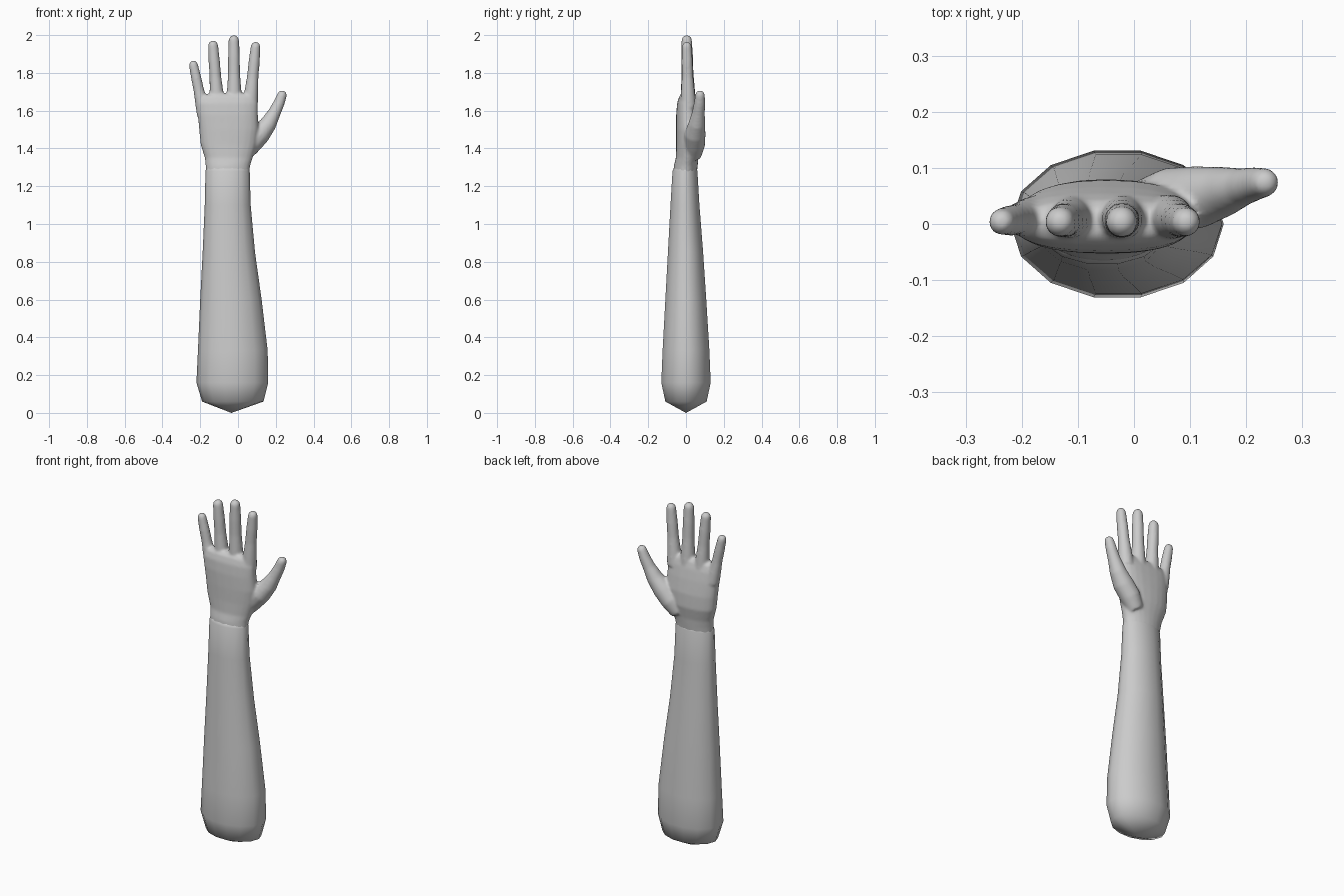
import bpy, bmesh, math
from mathutils import Vector

if "Cube" in bpy.data.objects:
    bpy.data.objects.remove(bpy.data.objects["Cube"])


def skin(bm, rings, start=None):
    """Bridge vertex rings into a closed tube; optionally begin at a point."""
    loops = [[bm.verts.new(p) for p in r] for r in rings]
    n = len(loops[0])
    for a, b in zip(loops, loops[1:]):
        for i in range(n):
            j = (i + 1) % n
            bm.faces.new((a[i], a[j], b[j], b[i]))
    bm.faces.new(loops[-1])
    if start is None:
        bm.faces.new(loops[0][::-1])
    else:
        v = bm.verts.new(start)
        for i in range(n):
            bm.faces.new((v, loops[0][(i + 1) % n], loops[0][i]))


def section(z, x0, x1, y0, y1, n=14, power=1.0):
    """Horizontal oval filling the given x and y limits."""
    pts = []
    for i in range(n):
        a = 2 * math.pi * i / n
        c, s = math.cos(a), math.sin(a)
        pts.append(Vector(((x0 + x1) / 2 + (x1 - x0) / 2 * math.copysign(abs(c) ** power, c),
                           (y0 + y1) / 2 + (y1 - y0) / 2 * math.copysign(abs(s) ** power, s), z)))
    return pts


def digit(bm, path, n=16):
    """Round tube along (x, y, z, radius) points with a domed tip at the last one."""
    pts = [(Vector(p[:3]), p[3]) for p in path]
    tip, r = pts[-1]
    d = (tip - pts[-2][0]).normalized()
    for a in (25, 50, 70, 85):
        t = math.radians(a)
        pts.append((tip + d * r * math.sin(t), r * math.cos(t)))
    rings = []
    for k, (c, r) in enumerate(pts):
        d = pts[min(k + 1, len(pts) - 1)][0] - pts[max(k - 1, 0)][0]
        q = d.to_track_quat('Z', 'Y')
        rings.append([c + q @ Vector((r * math.cos(2 * math.pi * i / n),
                                      r * math.sin(2 * math.pi * i / n), 0)) for i in range(n)])
    skin(bm, rings)


def finish(bm, name):
    bmesh.ops.recalc_face_normals(bm, faces=bm.faces)
    mesh = bpy.data.meshes.new(name)
    bm.to_mesh(mesh)
    bm.free()
    mesh.shade_smooth()
    ob = bpy.data.objects.new(name, mesh)
    bpy.context.collection.objects.link(ob)
    return ob


# Forearm: 14-sided tapering limb closed by a shallow point at the elbow
bm = bmesh.new()
arm = [(0.06, -0.19, 0.135, -0.112, 0.112), (0.16, -0.22, 0.16, -0.134, 0.134),
       (0.33, -0.212, 0.157, -0.127, 0.127), (0.60, -0.20, 0.125, -0.112, 0.110),
       (0.85, -0.187, 0.09, -0.098, 0.093), (1.10, -0.176, 0.067, -0.084, 0.073),
       (1.28, -0.172, 0.062, -0.073, 0.062), (1.31, -0.165, 0.056, -0.058, 0.052)]
skin(bm, [section(*s) for s in arm], start=(-0.035, 0, 0))
finish(bm, "forearm")

# Hand: wrist and palm, then digits, fused into one skin
bm = bmesh.new()
palm = [(1.265, -0.168, 0.058, -0.068, 0.057, 24), (1.31, -0.172, 0.065, -0.064, 0.062, 24),
        (1.35, -0.176, 0.078, -0.054, 0.066, 24, 0.95),
        (1.42, -0.198, 0.10, -0.052, 0.08, 24, 0.9), (1.50, -0.206, 0.11, -0.053, 0.078, 24, 0.85),
        (1.58, -0.213, 0.105, -0.052, 0.066, 24, 0.8), (1.64, -0.217, 0.104, -0.047, 0.054, 24, 0.8),
        (1.675, -0.205, 0.098, -0.036, 0.042, 24, 0.8), (1.69, -0.155, 0.085, -0.022, 0.028, 24, 0.8)]
skin(bm, [section(*s) for s in palm])

# Fingers: base x, base z, tip x, tip z, base radius, tip radius
for bx, bz, tx, tz, r0, r1 in [(0.063, 1.62, 0.093, 1.965, 0.042, 0.026),
                               (-0.020, 1.63, -0.022, 2.000, 0.042, 0.028),
                               (-0.108, 1.62, -0.132, 1.972, 0.041, 0.027),
                               (-0.180, 1.58, -0.236, 1.866, 0.038, 0.024)]:
    path = []
    for t, k in [(0, 1), (0.24, 0.7), (0.5, 0.3), (0.75, 0.25), (1, 0)]:
        z = bz + (tz - r1 - bz) * t
        path.append((bx + (tx - bx) * t, 0.008 * (1 - t) + 0.004, z, r1 + (r0 - r1) * k))
    digit(bm, path)

# Thumb: thick root on the palm side, swung outwards
digit(bm, [(0.02, 0.035, 1.36, 0.045), (0.065, 0.045, 1.42, 0.056), (0.115, 0.048, 1.475, 0.056),
           (0.160, 0.058, 1.53, 0.045), (0.193, 0.066, 1.59, 0.034), (0.217, 0.072, 1.64, 0.030),
           (0.233, 0.074, 1.682, 0.026)])
hand = finish(bm, "hand")
rm = hand.modifiers.new("fuse", 'REMESH')
rm.mode = 'VOXEL'
rm.voxel_size = 0.007
rm.use_smooth_shade = True
sm = hand.modifiers.new("soften", 'SMOOTH')
sm.factor = 0.5
sm.iterations = 7
